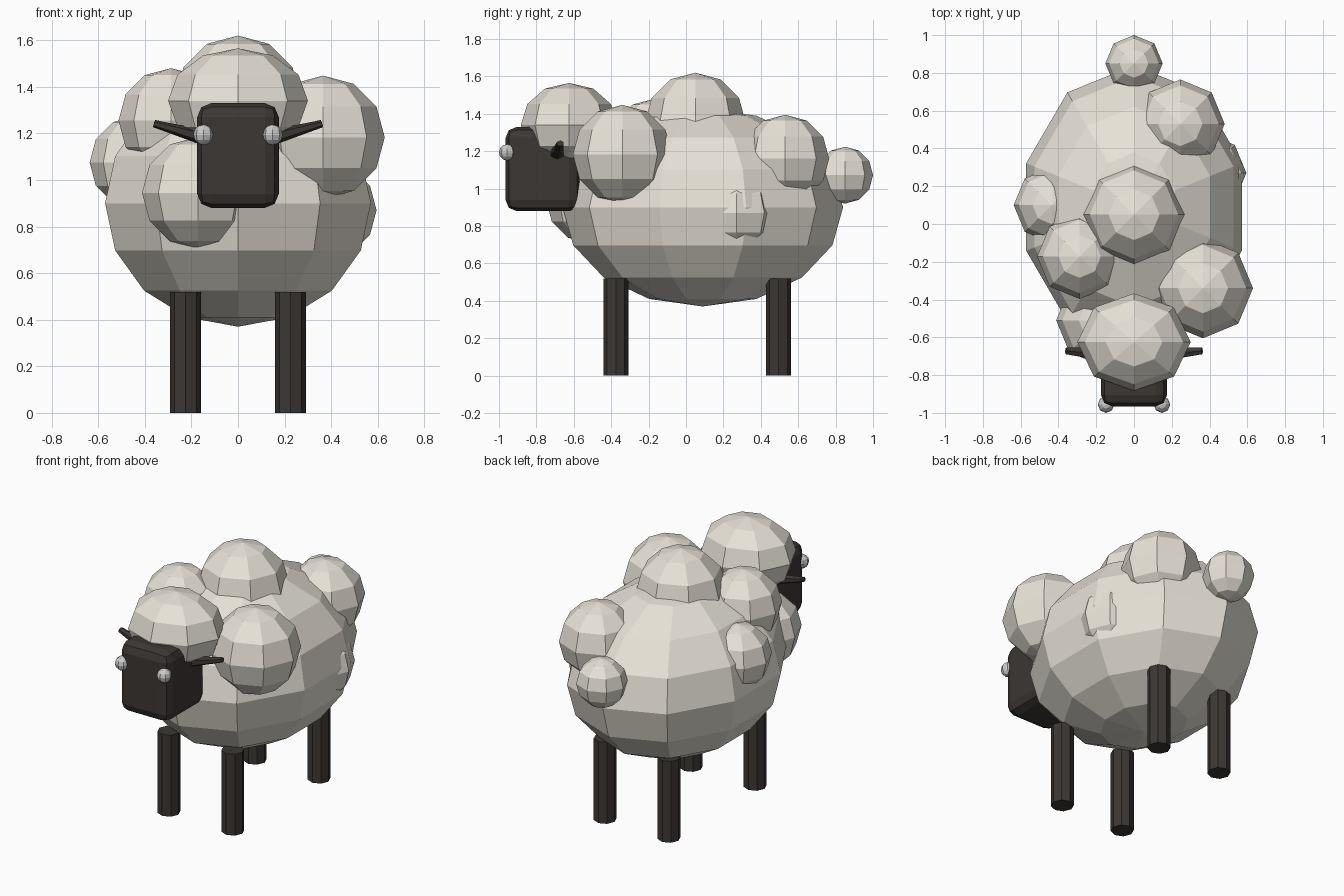
import bpy, bmesh
from mathutils import Matrix, Vector

if "Cube" in bpy.data.objects:
    bpy.data.objects.remove(bpy.data.objects["Cube"])


def material(name, rgb):
    m = bpy.data.materials.new(name)
    m.diffuse_color = (*rgb, 1)
    m.use_nodes = True
    m.node_tree.nodes["Principled BSDF"].inputs["Base Color"].default_value = m.diffuse_color
    return m


WOOL = material("wool", (0.80, 0.76, 0.68))
DARK = material("dark_skin", (0.045, 0.038, 0.034))
WHITE = material("eye_white", (0.85, 0.85, 0.85))


def finish(name, bm, mat):
    me = bpy.data.meshes.new(name)
    bmesh.ops.recalc_face_normals(bm, faces=bm.faces)
    bm.to_mesh(me)
    bm.free()
    me.materials.append(mat)
    ob = bpy.data.objects.new(name, me)
    bpy.context.collection.objects.link(ob)
    return ob


def ball(name, loc, size, mat, segs=8, rings=6):
    bm = bmesh.new()
    bmesh.ops.create_uvsphere(bm, u_segments=segs, v_segments=rings, radius=1)
    bm.transform(Matrix.Translation(loc) @ Matrix.Diagonal((*size, 1)))
    return finish(name, bm, mat)


def rod(name, a, b, r1, r2, sides, mat, squash=1):
    a, b = Vector(a), Vector(b)
    bm = bmesh.new()
    bmesh.ops.create_cone(bm, cap_ends=True, segments=sides, radius1=r1,
                          radius2=r2, depth=(b - a).length)
    turn = (b - a).to_track_quat('Z', 'Y').to_matrix().to_4x4()
    bm.transform(Matrix.Translation((a + b) / 2) @ turn
                 @ Matrix.Diagonal((1, squash, 1, 1)))
    return finish(name, bm, mat)


# Fleece body
ball("body", (0, 0.09, 0.90), (0.60, 0.75, 0.53), WOOL, 10, 8)

# Wool puffs: x, y, z, radius
puffs = [
    (0, 0.05, 1.35, 0.27),
    (0.365, -0.34, 1.183, 0.265),
    (-0.172, -0.51, 0.945, 0.24),
    (-0.288, -0.172, 1.255, 0.225),
    (-0.437, 0.10, 1.075, 0.20),
    (0.245, 0.53, 1.16, 0.235),
    (0.385, 0.27, 0.87, 0.21),
]
for i, (x, y, z, r) in enumerate(puffs):
    ball(f"wool_puff_{i + 1}", (x, y, z), (r, r, r), WOOL)
ball("head_wool", (0, -0.625, 1.34), (0.30, 0.258, 0.225), WOOL)
ball("tail", (0, 0.85, 1.072), (0.152, 0.15, 0.152), WOOL)

# Head: rounded box
bm = bmesh.new()
bmesh.ops.create_cube(bm, size=1)
bm.transform(Matrix.Translation((0, -0.765, 1.105))
             @ Matrix.Diagonal((0.35, 0.40, 0.45, 1)))
bmesh.ops.bevel(bm, geom=bm.edges[:], offset=0.06, segments=2,
                profile=0.5, affect='EDGES')
finish("head", bm, DARK)

# Paired eyes, ears and legs
for side, s in (("left", 1), ("right", -1)):
    ball(f"{side}_eye", (s * 0.148, -0.956, 1.194), (0.044,) * 3, WHITE)
    rod(f"{side}_ear", (s * 0.14, -0.69, 1.18), (s * 0.36, -0.672, 1.242),
        0.042, 0.02, 6, DARK, 0.8)
    for end, y in (("front", -0.375), ("back", 0.495)):
        rod(f"{end}_{side}_leg", (s * 0.226, y, 0), (s * 0.226, y, 0.52),
            0.067, 0.067, 8, DARK)
